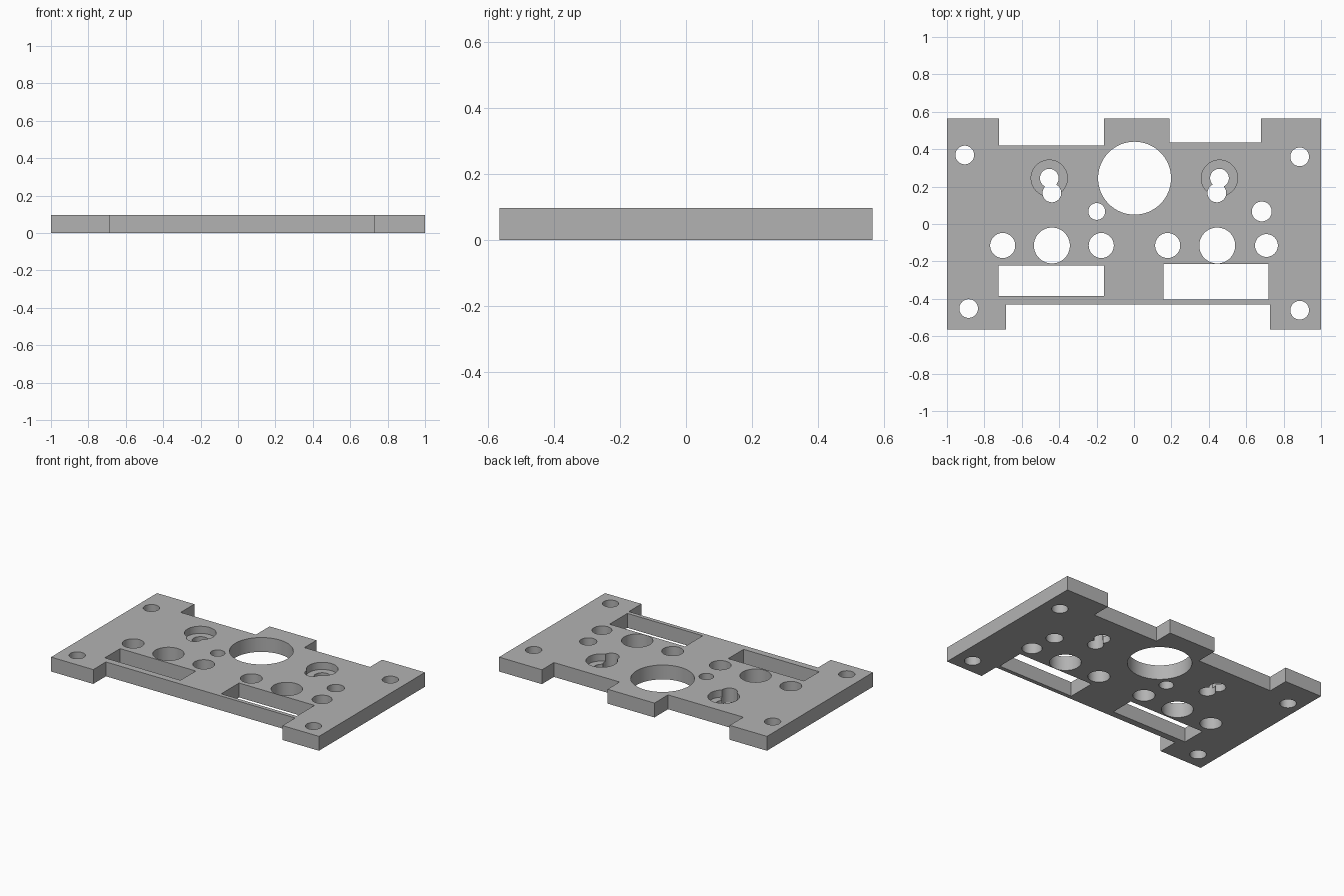
import bpy
import bmesh

THICK = 0.097
HALF = 0.565

cube = bpy.data.objects.get("Cube")
if cube:
    bpy.data.objects.remove(cube, do_unlink=True)

steel = bpy.data.materials.new("grey")
steel.use_nodes = True
grey = (0.45, 0.45, 0.45, 1)
steel.diffuse_color = grey
steel.node_tree.nodes["Principled BSDF"].inputs["Base Color"].default_value = grey


def prism(name, outline, z0, z1):
    """Extrude a closed outline from z0 up to z1."""
    bm = bmesh.new()
    face = bm.faces.new([bm.verts.new((x, y, z0)) for x, y in outline])
    top = bmesh.ops.extrude_face_region(bm, geom=[face])["geom"]
    bmesh.ops.translate(bm, vec=(0, 0, z1 - z0),
                        verts=[v for v in top if isinstance(v, bmesh.types.BMVert)])
    bmesh.ops.recalc_face_normals(bm, faces=bm.faces)
    mesh = bpy.data.meshes.new(name)
    bm.to_mesh(mesh)
    bm.free()
    mesh.materials.append(steel)
    obj = bpy.data.objects.new(name, mesh)
    bpy.context.collection.objects.link(obj)
    return obj


# Plate with notched front and back edges
plate = prism("mounting_plate", [
    (-1, -HALF), (-0.685, -HALF), (-0.685, -0.43), (0.728, -0.43),
    (0.728, -HALF), (1, -HALF), (1, HALF), (0.68, HALF),
    (0.68, 0.437), (0.19, 0.437), (0.19, HALF), (-0.16, HALF),
    (-0.16, 0.42), (-0.722, 0.42), (-0.722, HALF), (-1, HALF)], 0, THICK)


def cut(cutter):
    cutter.hide_render = True
    mod = plate.modifiers.new("cut", 'BOOLEAN')
    mod.operation = 'DIFFERENCE'
    mod.solver = 'EXACT'
    mod.object = cutter
    bpy.context.view_layer.objects.active = plate
    bpy.ops.object.modifier_apply(modifier=mod.name)
    bpy.data.objects.remove(cutter, do_unlink=True)


def drill(x, y, radius, floor=-0.1):
    bpy.ops.mesh.primitive_cylinder_add(
        vertices=64, radius=radius, depth=0.3 - floor,
        location=(x, y, (0.3 + floor) / 2))
    cut(bpy.context.object)


# Rectangular slots
for x0, x1, y0, y1 in [(-0.725, -0.16, -0.385, -0.222), (0.157, 0.72, -0.403, -0.213)]:
    cut(prism("slot_cutter", [(x0, y0), (x1, y0), (x1, y1), (x0, y1)], -0.1, 0.3))

# Large bore and corner screw holes
drill(0.003, 0.245, 0.195)
for x, y in [(-0.905, 0.369), (0.886, 0.359), (-0.884, -0.452), (0.886, -0.461)]:
    drill(x, y, 0.05)

# Row of shaft holes
for x, r in [(-0.702, 0.067), (-0.439, 0.096), (-0.175, 0.067),
             (0.18, 0.067), (0.445, 0.096), (0.708, 0.061)]:
    drill(x, -0.115, r)

# Small pin holes
drill(-0.199, 0.067, 0.045)
drill(0.683, 0.067, 0.053)

# Counterbored keyholes
for x, x_low in [(-0.453, -0.439), (0.457, 0.443)]:
    drill(x, 0.245, 0.097, THICK / 2)
    drill(x, 0.245, 0.05)
    drill(x_low, 0.166, 0.05)

bpy.ops.object.select_all(action='DESELECT')
plate.select_set(True)
bpy.context.view_layer.objects.active = plate
bpy.ops.object.shade_smooth_by_angle()
